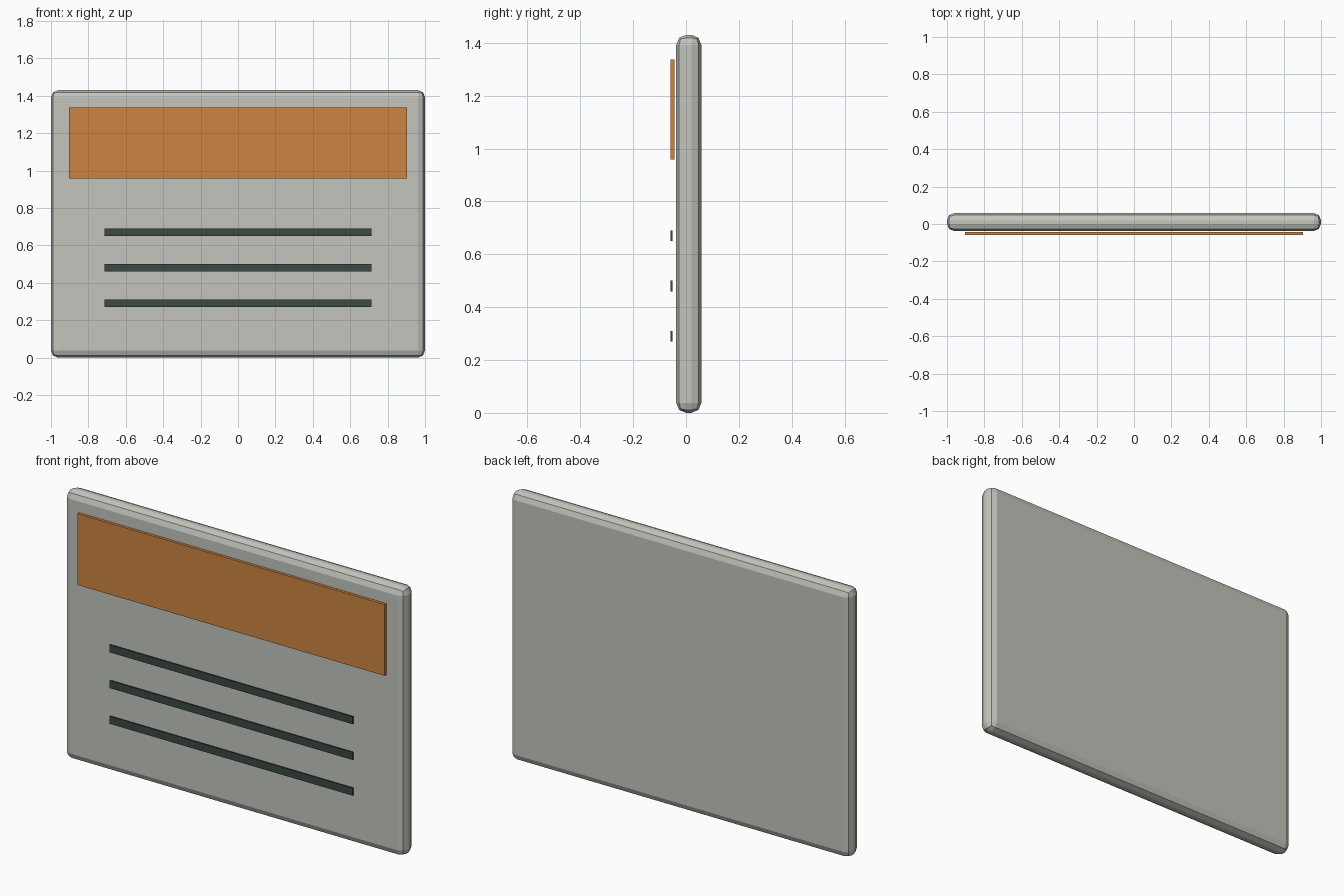
import bpy

if "Cube" in bpy.data.objects:
    bpy.data.objects.remove(bpy.data.objects["Cube"])


def material(name, rgb):
    m = bpy.data.materials.new(name)
    m.diffuse_color = (*rgb, 1.0)
    m.use_nodes = True
    m.node_tree.nodes["Principled BSDF"].inputs["Base Color"].default_value = m.diffuse_color
    return m


def box(name, low, high, mat):
    """Axis-aligned box between two corners."""
    centre = [(a + b) / 2 for a, b in zip(low, high)]
    bpy.ops.mesh.primitive_cube_add(size=1, location=centre)
    ob = bpy.context.object
    ob.name = name
    ob.scale = [b - a for a, b in zip(low, high)]
    bpy.ops.object.transform_apply(location=False, rotation=False, scale=True)
    ob.data.materials.append(mat)
    return ob


grey = material("warm_grey", (0.54, 0.56, 0.505))
orange = material("orange", (0.61, 0.23, 0.055))
dark = material("dark_slate", (0.045, 0.065, 0.06))

# Board with rounded edges
board = box("board", (-1, -0.037, 0), (1, 0.058, 1.43), grey)
bevel = board.modifiers.new("rounded_edges", 'BEVEL')
bevel.width = 0.038
bevel.segments = 2
bevel.limit_method = 'NONE'

# Header plate across the top of the front
box("header_plate", (-0.904, -0.058, 0.958), (0.904, -0.043, 1.337), orange)

# Three line bars floating just in front of the board
for i in range(3):
    z = 0.67 - 0.19 * i
    box(f"line_bar_{i + 1}", (-0.715, -0.058, z - 0.02), (0.715, -0.051, z + 0.02), dark)
